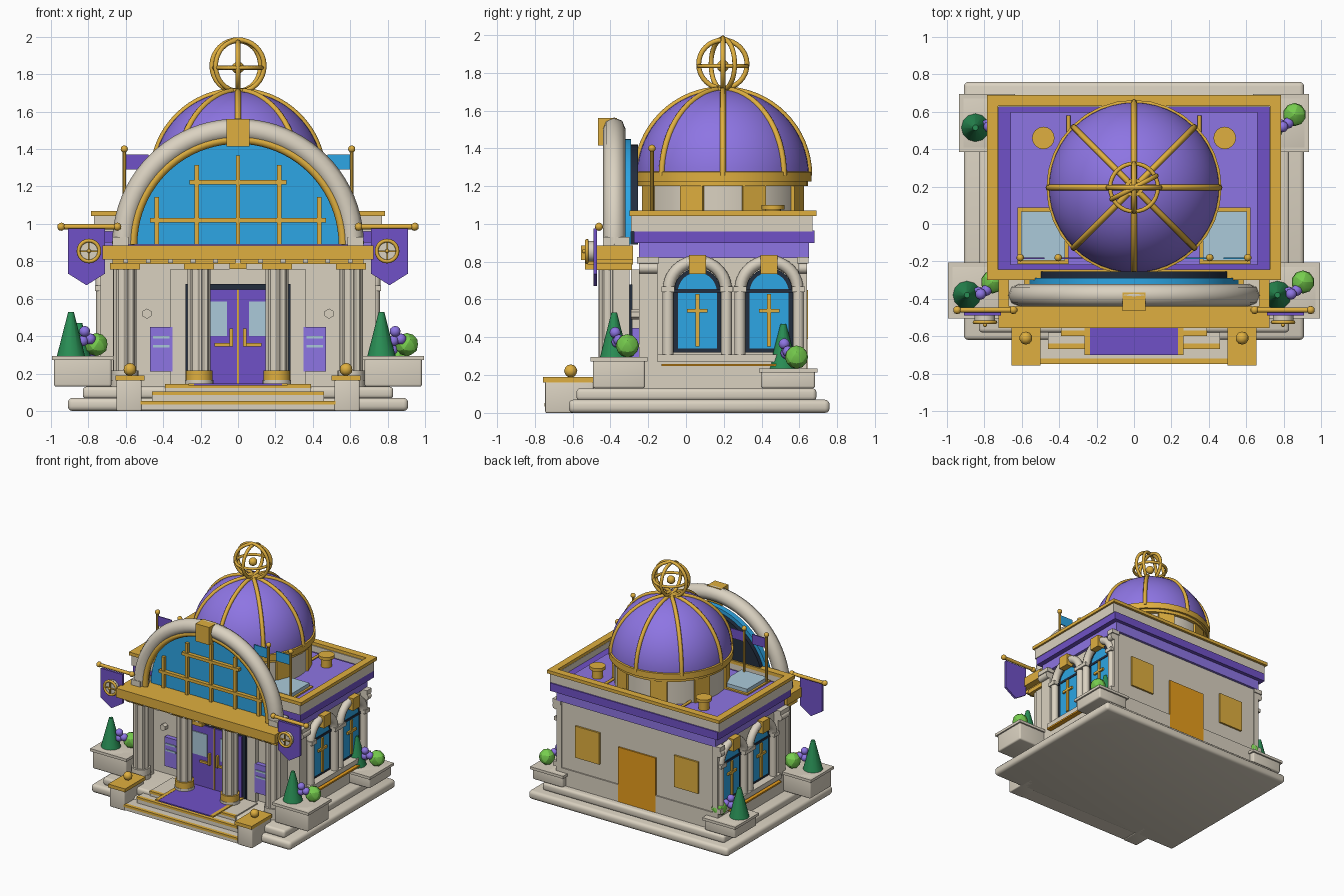
import bpy, bmesh, math
from mathutils import Vector
from math import sin, cos, pi

if "Cube" in bpy.data.objects:
    bpy.data.objects.remove(bpy.data.objects["Cube"])

def mat(name, r, g, b):
    m = bpy.data.materials.new(name)
    m.diffuse_color = (r, g, b, 1)
    m.use_nodes = True
    m.node_tree.nodes["Principled BSDF"].inputs["Base Color"].default_value = m.diffuse_color
    return m

STONE = mat("stone", .70, .64, .53)
GOLD = mat("gold", .74, .43, .05)
PURPLE = mat("deep purple", .16, .083, .57)
LILAC = mat("light purple", .27, .178, .77)
BLUE = mat("window blue", .026, .38, .78)
PALE = mat("pale glass", .41, .59, .70)
NAVY = mat("dark navy", .016, .026, .048)
PINE = mat("dark green", .022, .27, .09)
LEAF = mat("leaf green", .18, .60, .075)
AMBER = mat("amber door", .80, .34, .012)

def link(name, me, m, angle=35):
    me.materials.clear()
    me.materials.append(m)
    for p in me.polygons:
        p.use_smooth = True
    me.set_sharp_from_angle(angle=math.radians(angle))
    o = bpy.data.objects.new(name, me)
    bpy.context.collection.objects.link(o)
    return o

def finish(name, bm, m, angle=35):
    bmesh.ops.recalc_face_normals(bm, faces=bm.faces)
    me = bpy.data.meshes.new(name)
    bm.to_mesh(me)
    bm.free()
    return link(name, me, m, angle)

def box(name, m, x0, x1, y0, y1, z0, z1, bev=0):
    bm = bmesh.new()
    bmesh.ops.create_cube(bm, size=1)
    for v in bm.verts:
        v.co = ((x0 + x1) / 2 + v.co.x * (x1 - x0), (y0 + y1) / 2 + v.co.y * (y1 - y0),
                (z0 + z1) / 2 + v.co.z * (z1 - z0))
    if bev:
        bmesh.ops.bevel(bm, geom=bm.edges[:], offset=bev, segments=3, profile=.5, affect='EDGES')
    return finish(name, bm, m)

def pair(name, m, x0, x1, *rest, bev=0):
    for s in (-1, 1):
        box(name, m, min(s * x0, s * x1), max(s * x0, s * x1), *rest, bev=bev)

def prism(name, m, pts, axis, a, b, angle=35):
    place = {'x': lambda p, t: (t, p[0], p[1]), 'y': lambda p, t: (p[0], t, p[1]),
             'z': lambda p, t: (p[0], p[1], t)}[axis]
    bm = bmesh.new()
    f = bm.faces.new([bm.verts.new(place(p, a)) for p in pts])
    ext = bmesh.ops.extrude_face_region(bm, geom=[f])
    bm.faces.new([v for v in bm.verts][:len(pts)]) if f not in bm.faces[:] else None
    d = Vector(place((0, 0), b - a))
    bmesh.ops.translate(bm, vec=d, verts=[v for v in ext['geom'] if isinstance(v, bmesh.types.BMVert)])
    return finish(name, bm, m, angle)

def lathe(name, m, prof, x=0, y=0, n=24, angle=35):
    bm = bmesh.new()
    vs = [bm.verts.new((x + r, y, z)) for r, z in prof]
    es = [bm.edges.new(e) for e in zip(vs, vs[1:])]
    bmesh.ops.spin(bm, geom=vs + es, cent=(x, y, 0), axis=(0, 0, 1), angle=2 * pi, steps=n)
    bmesh.ops.remove_doubles(bm, verts=bm.verts[:], dist=1e-4)
    return finish(name, bm, m, angle)

def drum(name, m, x, y, r, z0, z1, n=24):
    return lathe(name, m, [(0, z0), (r, z0), (r, z1), (0, z1)], x, y, n)

def ball(name, m, x, y, z, r, sub=2, angle=50):
    bm = bmesh.new()
    bmesh.ops.create_icosphere(bm, subdivisions=sub, radius=r)
    bmesh.ops.translate(bm, vec=(x, y, z), verts=bm.verts[:])
    return finish(name, bm, m, angle)

def tube(name, m, pts, r, cyclic=False):
    cu = bpy.data.curves.new(name, 'CURVE')
    cu.dimensions = '3D'
    cu.bevel_depth, cu.bevel_resolution, cu.use_fill_caps = r, 2, True
    sp = cu.splines.new('POLY')
    sp.points.add(len(pts) - 1)
    for q, p in zip(sp.points, pts):
        q.co = (*p, 1)
    sp.use_cyclic_u = cyclic
    tmp = bpy.data.objects.new(name + "_path", cu)
    bpy.context.collection.objects.link(tmp)
    me = bpy.data.meshes.new_from_object(tmp.evaluated_get(bpy.context.evaluated_depsgraph_get()))
    bpy.data.objects.remove(tmp)
    return link(name, me, m, 50)

def arc(c, z, r, n=32, a0=0, a1=pi):
    return [(c + r * cos(a0 + (a1 - a0) * i / n), z + r * sin(a0 + (a1 - a0) * i / n)) for i in range(n + 1)]

# Base tiers, steps and carpet
box("base_lower", STONE, -.91, .91, -.62, .76, 0, .07, bev=.025)
box("base_upper", STONE, -.83, .83, -.58, .69, .065, .13, bev=.02)
for w, y, z in ((.52, -.74, .05), (.46, -.66, .1), (.39, -.59, .14)):
    box("step", STONE, -w, w, y, -.3, .005, z)
    box("step_trim", GOLD, -w, w, y - .008, y + .02, z - .016, z + .003)
box("carpet", PURPLE, -.235, .235, -.70, -.3, .136, .146)
pair("carpet_border", GOLD, .235, .265, -.70, -.3, .136, .148)
pair("pier", STONE, .515, .65, -.745, -.49, 0, .165, bev=.008)
pair("pier_cap", GOLD, .5, .655, -.757, -.49, .162, .19)
for s in (-1, 1):
    ball("pier_ball", GOLD, s * .578, -.61, .222, .035)

# Planters with plants
def planter(cx, cy, hx, hy, z0, z1):
    box("planter", STONE, cx - hx + .012, cx + hx - .012, cy - hy + .012, cy + hy - .012, z0, z1, bev=.012)
    box("planter_rim", STONE, cx - hx, cx + hx, cy - hy, cy + hy, z1 - .022, z1)
    lathe("cone_tree", PINE, [(0, z1), (.075, z1), (.015, z1 + .235), (0, z1 + .235)], cx - .063, cy - .025, 12)
    ball("bush", LEAF, cx + .073, cy + .045, z1 + .06, .062, 2, 20)
    for dx, dy, dz in ((.0, -.01, .08), (.01, -.02, .13), (.04, .0, .09)):
        ball("blossom", LILAC, cx + dx, cy + dy, z1 + dz, .03)

for s in (-1, 1):
    planter(s * .83, -.355, .165, .15, .13, .295)
    planter(s * .785, .54, .15, .155, .13, .235)

# Main body, cornice and parapet
box("plinth", STONE, -.74, .74, -.25, .64, .12, .27)
box("body", STONE, -.70, .70, -.25, .63, .12, .83)
box("frieze", LILAC, -.725, .725, -.25, .65, .82, .905)
box("cornice", PURPLE, -.765, .765, -.275, .68, .9, .965)
box("roof_edge", PURPLE, -.74, .74, -.26, .65, .96, .995)
box("roof_deck", LILAC, -.66, .66, -.22, .6, .99, 1.005)
def frame(name, m, x, y0, y1, w, z0, z1):
    pair(name, m, x - w, x, y0, y1, z0, z1)
    for a in (y0, y1 - w):
        box(name, m, -x + w, x - w, a, a + w, z0, z1)
frame("parapet", STONE, .77, -.29, .67, .045, .96, 1.045)
frame("parapet_cap", GOLD, .785, -.30, .69, .058, 1.043, 1.07)

# Back door and shutters
box("back_door", AMBER, -.17, .17, .62, .642, .13, .58)
pair("back_shutter", GOLD, .34, .56, .62, .645, .39, .65)

# Dome on its drum
DY = .195
drum("dome_drum", STONE, 0, DY, .425, .99, 1.22, 32)
for i in range(8):
    c, s = cos((i + .5) * pi / 4), sin((i + .5) * pi / 4)
    prism("drum_pilaster", GOLD, [(c * r - s * t, DY + s * r + c * t) for r, t in
          ((.38, -.065), (.437, -.065), (.437, .065), (.38, .065))], 'z', 1.0, 1.21)
lathe("dome_ring", GOLD, [(.4, 1.2), (.45, 1.2), (.45, 1.225), (.468, 1.225), (.468, 1.275), (.44, 1.28)], 0, DY, 32)
lathe("dome", LILAC, [(.455 * cos(i * pi / 32), 1.255 + .455 * sin(i * pi / 32)) for i in range(17)], 0, DY, 48)
for i in range(8):
    c, s = cos(i * pi / 4), sin(i * pi / 4)
    tube("dome_rib", GOLD, [(c * r, DY + s * r, z) for r, z in arc(0, 1.255, .457, 16, 0, pi / 2)], .016)

# Armillary finial
FZ = 1.845
drum("finial_base", GOLD, 0, DY, .05, 1.69, 1.725)
ring = arc(0, 0, 1, 32, 0, 2 * pi)[:-1]
tube("finial_equator", GOLD, [(p * .128, DY + q * .128, FZ - .01) for p, q in ring], .011, True)
for a, r in ((0, .14), (pi / 2, .128), (pi / 6.5, .135)):
    tube("finial_hoop", GOLD, [(p * r * cos(a), DY + p * r * sin(a), FZ + q * r) for p, q in ring], .013, True)
ball("finial_core", GOLD, 0, DY, FZ - .01, .033)

# Roof fittings: skylights, vents, pipes, flags
pair("skylight_frame", GOLD, .35, .622, -.215, .088, 1.0, 1.016)
pair("skylight_pane", PALE, .37, .605, -.195, .068, 1.01, 1.045)
for s in (-1, 1):
    drum("vent", GOLD, s * .485, .46, .042, 1.0, 1.075, 16)
    drum("vent_cap", GOLD, s * .485, .46, .06, 1.075, 1.1, 16)
    tube("roof_pipe", GOLD, [(s * .35, .58, 1.02), (s * .35, .44, 1.02)], .011)
    for px in (.405, .608):
        drum("flagpole", GOLD, s * px, -.18, .01, 1.0, 1.395, 10)
        ball("flagpole_ball", GOLD, s * px, -.18, 1.4, .02)
        m = BLUE if s > 0 else PURPLE
        prism("flag", m, [(s * px, 1.29), (s * (px - .13), 1.29), (s * (px - .13), 1.37), (s * px, 1.37)], 'y', -.186, -.178)

# Great arched window
AZ = .89
prism("arch_backing", NAVY, arc(0, AZ, .53), 'y', -.30, -.255)
prism("arch_glass", BLUE, arc(0, AZ, .56), 'y', -.335, -.29)
tube("arch_moulding", STONE, [(p, -.38, q) for p, q in arc(0, AZ, .613, 40)], .06)
tube("arch_inner_trim", GOLD, [(p, -.405, q) for p, q in arc(0, AZ, .562, 40)], .024)
pair("arch_foot", STONE, .585, .67, -.44, -.3, .87, .93)
box("arch_keystone", GOLD, -.062, .062, -.465, -.365, 1.415, 1.56)
for x, top in ((0, 1.365), (.22, 1.315), (-.22, 1.315), (.435, 1.145), (-.435, 1.145)):
    box("muntin", GOLD, x - .012, x + .012, -.36, -.33, AZ, top)
for w, z in ((.47, 1.02), (.26, 1.222)):
    box("muntin_bar", GOLD, -w, w, -.365, -.33, z - .012, z + .012)

# Portico beam, columns
box("beam", GOLD, -.725, .725, -.555, -.28, .81, .885)
box("beam_lower", GOLD, -.67, .67, -.52, -.28, .785, .815)
for i in range(11):
    x = -.6 + i * .12
    box("dentil", STONE, x - .013, x + .013, -.535, -.515, .79, .811)
box("beam_block", GOLD, -.045, .045, -.535, -.47, .76, .79)
for x in (-.605, -.208, .208, .605):
    flute = [(x + r * cos(i * pi / 16), -.40 + r * sin(i * pi / 16)) for i in range(32) for r in [(.062, .062, .055, .055)[i % 4]]]
    prism("column", STONE, flute, 'z', .13, .77, 20)
    box("column_capital", GOLD, x - .08, x + .08, -.475, -.285, .755, .79)
    drum("column_collar", GOLD if abs(x) < .3 else STONE, x, -.40, .072, .13 if abs(x) > .3 else .165, .215)
    drum("column_foot", STONE, x, -.40, .076, .13, .165)
pair("column_backing", STONE, .555, .665, -.39, -.3, .13, .76)

# Front doors and panels
pair("door_surround", STONE, .28, .36, -.285, -.24, .13, .76)
box("door_lintel", STONE, -.36, .36, -.29, -.24, .68, .76)
box("door_frame", NAVY, -.28, .28, -.3, -.24, .13, .68)
pair("door_leaf", PURPLE, .004, .25, -.31, -.29, .14, .65)
pair("door_pane", PALE, .06, .21, -.317, -.305, .4, .585)
pair("door_edge", GOLD, 0, .005, -.314, -.3, .14, .65)
pair("door_handle", GOLD, .028, .045, -.335, -.31, .345, .44)
pair("door_rail", GOLD, .028, .125, -.325, -.31, .345, .362)
pair("side_panel", LILAC, .35, .47, -.287, -.24, .21, .45)
for z in (.395, .345):
    pair("panel_stripe", PALE, .365, .455, -.293, -.28, z - .007, z + .007)
for s in (-1, 1):
    prism("wall_lamp", STONE, arc(s * .487, .52, .027, 6, pi / 6, pi / 6 + 2 * pi)[:-1], 'y', -.29, -.245, 20)

# Hanging banners with round emblems
for s in (-1, 1):
    X = s * .81
    tube("banner_pole", GOLD, [(s * .64, -.46, .985), (s * .95, -.46, .985)], .014)
    for x in (.645, .945):
        ball("banner_pole_ball", GOLD, s * x, -.46, .985, .022)
    prism("banner", PURPLE, [(X - .1, .975), (X + .1, .975), (X + .1, .735), (X, .672), (X - .1, .735)], 'y', -.49, -.472)
    C = s * .797
    prism("emblem_face", STONE, arc(C, .855, .055, 24, 0, 2 * pi)[:-1], 'y', -.525, -.485)
    tube("emblem_ring", GOLD, [(p, -.525, q) for p, q in arc(C, .855, .056, 24, 0, 2 * pi)[:-1]], .010, True)
    box("emblem_bar", GOLD, C - .004, C + .004, -.535, -.52, .81, .9)
    box("emblem_bar", GOLD, C - .045, C + .045, -.535, -.52, .851, .859)
    ball("emblem_boss", GOLD, C, -.54, .855, .011)

# Side walls: arched windows, colonnettes, sills
def side(name, m, s, pts, a, b):
    return prism(name, m, pts, 'x', s * a, s * b)
def rect(y0, y1, z0, z1):
    return [(y0, z0), (y1, z0), (y1, z1), (y0, z1)]
for s in (-1, 1):
    side("side_sill", STONE, s, rect(-.15, .64, .27, .31), .69, .765)
    side("sill_trim", AMBER, s, rect(-.13, .51, .247, .26), .73, .78)
    for y0, y1 in ((-.25, -.15), (.595, .64)):
        side("corner_pilaster", STONE, s, rect(y0, y1, .27, .8), .69, .735)
        side("corner_scroll", STONE, s, rect(y0 - .008, y1 + .008, .79, .825), .69, .765)
        tube("scroll_roll", STONE, [(s * .745, y0, .765), (s * .745, y1, .765)], .028)
    for cy in (.06, .44):
        for r, z0, m, d in ((.125, .32, NAVY, .715), (.103, .34, BLUE, .722)):
            side("window", m, s, [(cy - r, z0), (cy + r, z0)] + arc(cy, .64, r, 16), .69, d)
        side("window_crossbar", NAVY, s, rect(cy - .125, cy + .125, .635, .655), .69, .726)
        side("window_muntin", GOLD, s, rect(cy - .011, cy + .011, .35, .63), .7, .735)
        side("window_bar", GOLD, s, rect(cy - .055, cy + .055, .53, .55), .7, .737)
        tube("window_arch", STONE, [(s * .73, p, q) for p, q in arc(cy, .65, .152, 20)], .032)
        side("window_keystone", GOLD, s, rect(cy - .045, cy + .045, .735, .835), .7, .775)
        for d in (-.155, .155):
            drum("colonnette", STONE, s * .73, cy + d, .029, .3, .66, 12)
            box("colonnette_cap", STONE, s * .73 - .035, s * .73 + .035, cy + d - .034, cy + d + .034, .64, .67)
